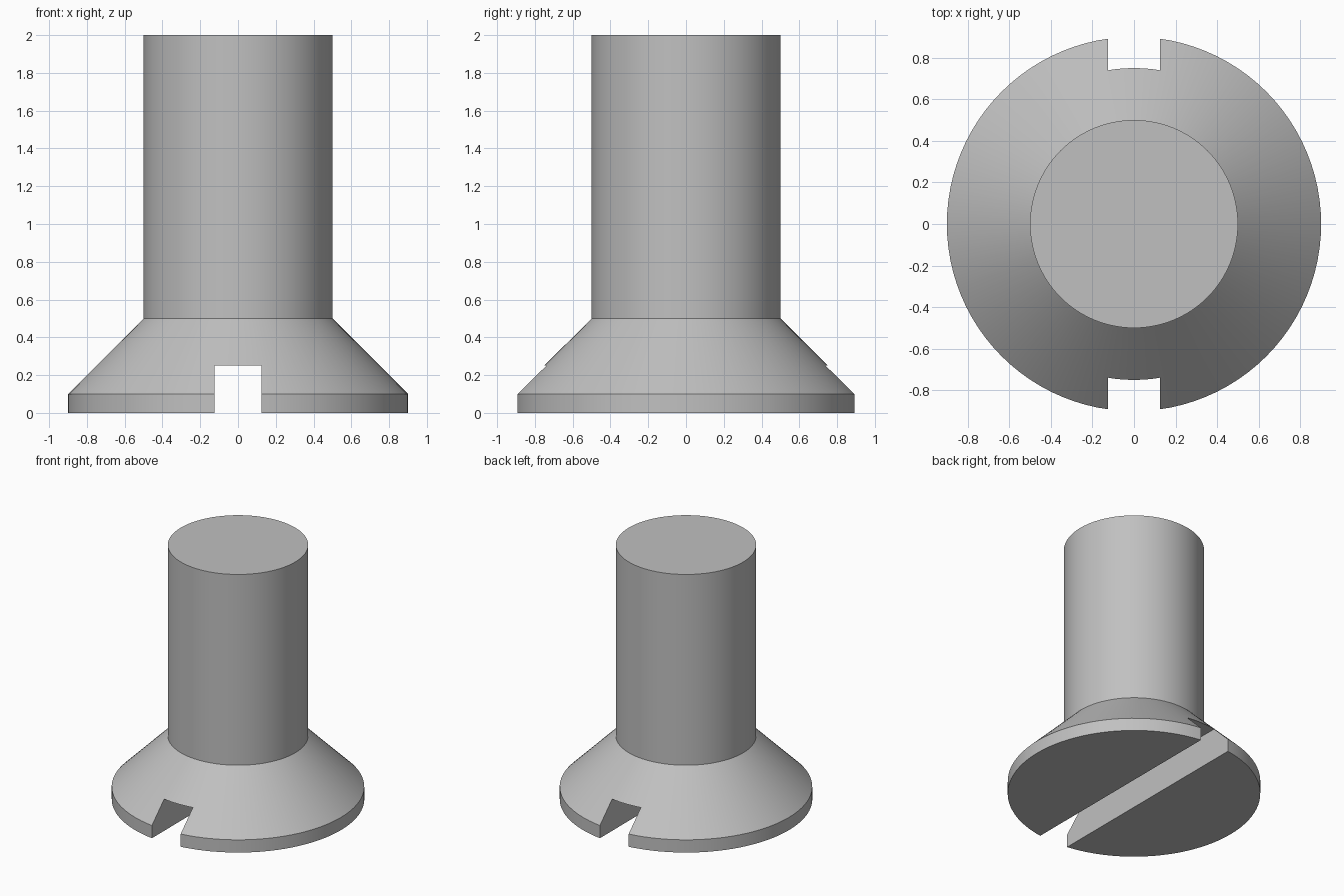
import bpy
import bmesh
import math

SEGMENTS = 96

default_cube = bpy.data.objects.get("Cube")
if default_cube:
    bpy.data.objects.remove(default_cube, do_unlink=True)

# Single steel colour
steel = bpy.data.materials.new("steel_grey")
steel.use_nodes = True
colour = (0.53, 0.53, 0.53, 1.0)
steel.diffuse_color = colour
steel.node_tree.nodes["Principled BSDF"].inputs["Base Color"].default_value = colour


def add_object(name, bm):
    bmesh.ops.recalc_face_normals(bm, faces=bm.faces)
    mesh = bpy.data.meshes.new(name)
    bm.to_mesh(mesh)
    bm.free()
    mesh.materials.append(steel)
    obj = bpy.data.objects.new(name, mesh)
    bpy.context.collection.objects.link(obj)
    return obj


def turned(name, profile):
    """Closed solid turned about z from (radius, height) points."""
    bm = bmesh.new()
    rings = []
    for radius, height in profile:
        ring = []
        for i in range(SEGMENTS):
            a = math.tau * i / SEGMENTS
            ring.append(bm.verts.new((radius * math.cos(a), radius * math.sin(a), height)))
        rings.append(ring)
    for low, high in zip(rings, rings[1:]):
        for i in range(SEGMENTS):
            j = (i + 1) % SEGMENTS
            bm.faces.new((low[i], low[j], high[j], high[i]))
    bm.faces.new(rings[0][::-1])
    bm.faces.new(rings[-1])
    return add_object(name, bm)


# Countersunk head and plain shank in one turned body
screw = turned("countersunk_screw", [(0.9, 0), (0.9, 0.1), (0.5, 0.5), (0.5, 2)])

# Driver slot running front to back across the underside
bm = bmesh.new()
bmesh.ops.create_cube(bm, size=1)
bmesh.ops.scale(bm, vec=(0.25, 2.4, 0.5), verts=bm.verts)
slot_cutter = add_object("slot_cutter", bm)
slot_cutter.hide_render = True

cut = screw.modifiers.new("driver_slot", "BOOLEAN")
cut.operation = "DIFFERENCE"
cut.solver = "EXACT"
cut.object = slot_cutter

# Apply the cut, then smooth the round walls while keeping edges crisp
bpy.ops.object.select_all(action="DESELECT")
screw.select_set(True)
bpy.context.view_layer.objects.active = screw
bpy.ops.object.modifier_apply(modifier=cut.name)
bpy.data.objects.remove(slot_cutter, do_unlink=True)
bpy.ops.object.shade_smooth_by_angle(angle=math.radians(30))
